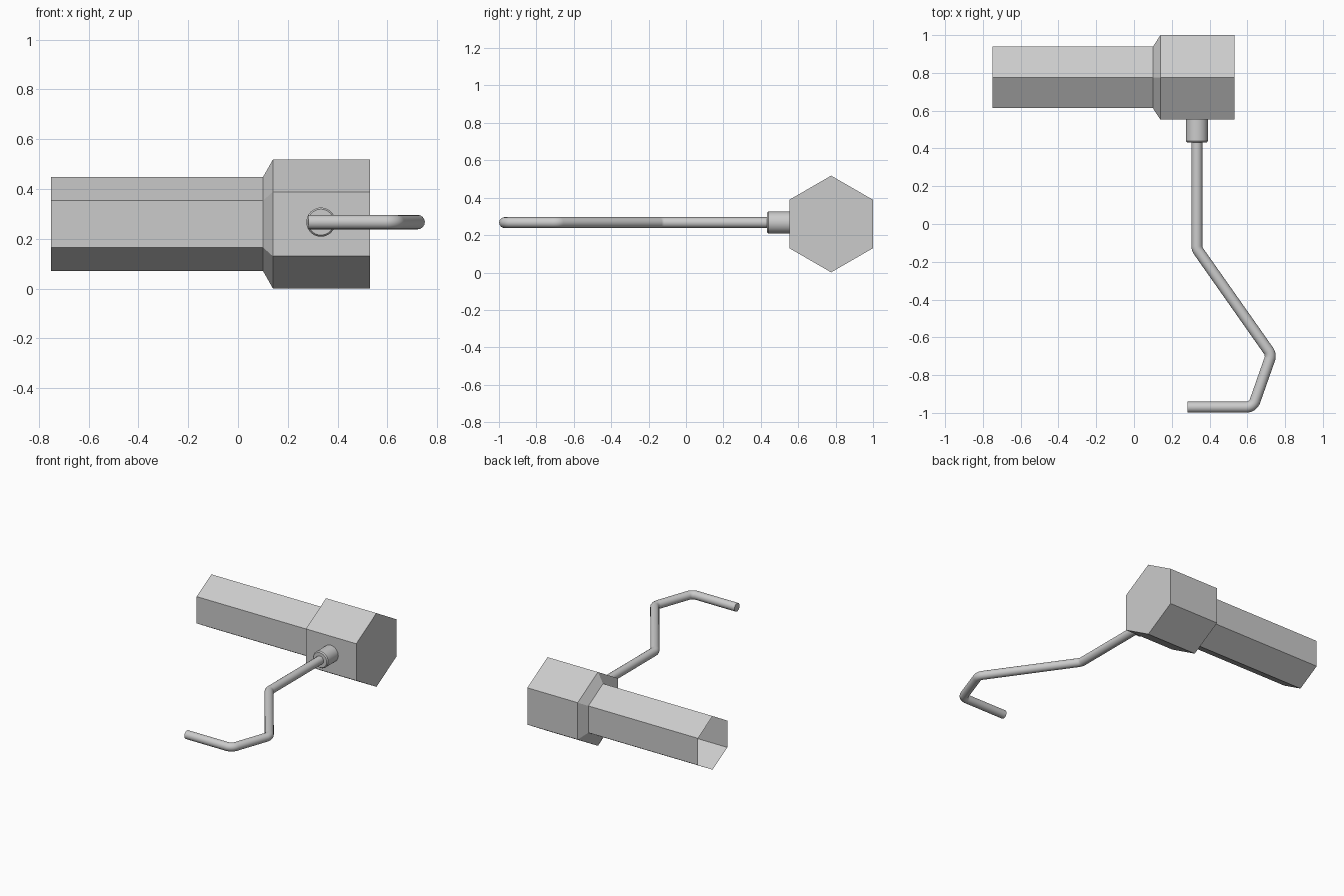
import bpy, bmesh, math
from mathutils import Vector

if "Cube" in bpy.data.objects:
    bpy.data.objects.remove(bpy.data.objects["Cube"])

CY, CZ = 0.776, 0.2595      # axis of the hexagonal handle
RX, RZ = 0.333, 0.267       # axis of the bent rod


def loft(name, sides, stations, place, cap_first, cap_last):
    """Join rings of given (position, radius) into one skin."""
    bm = bmesh.new()
    rings = []
    for pos, rad in stations:
        angles = [2 * math.pi * i / sides for i in range(sides)]
        rings.append([bm.verts.new(place(pos, rad * math.sin(a), rad * math.cos(a))) for a in angles])
    for a, b in zip(rings, rings[1:]):
        for i in range(sides):
            j = (i + 1) % sides
            bm.faces.new((a[i], a[j], b[j], b[i]))
    if cap_first:
        bm.faces.new(rings[0])
    if cap_last:
        bm.faces.new(rings[-1])
    bmesh.ops.recalc_face_normals(bm, faces=bm.faces)
    mesh = bpy.data.meshes.new(name)
    bm.to_mesh(mesh)
    bm.free()
    obj = bpy.data.objects.new(name, mesh)
    bpy.context.collection.objects.link(obj)
    return obj


def activate(obj):
    bpy.ops.object.select_all(action='DESELECT')
    obj.select_set(True)
    bpy.context.view_layer.objects.active = obj


def rounded_path(corners, radius, steps=8):
    """Replace each inner corner of a polyline with a circular arc."""
    pts = [corners[0]]
    for p, c, n in zip(corners, corners[1:], corners[2:]):
        u, v = (p - c).normalized(), (n - c).normalized()
        half = u.angle(v) / 2
        centre = c + (u + v).normalized() * (radius / math.sin(half))
        start = (c + u * (radius / math.tan(half)) - centre).normalized()
        end = (c + v * (radius / math.tan(half)) - centre).normalized()
        pts += [centre + start.slerp(end, i / steps).normalized() * radius
                for i in range(steps + 1)]
    return pts + [corners[-1]]


# Hexagonal handle: narrow open tube, short flare, wide closed head
loft("hex_handle", 6,
     [(-0.75, 0.188), (0.10, 0.188), (0.14, 0.2585), (0.531, 0.2585)],
     lambda p, s, c: (p, CY + s, CZ + c), False, True)

# Round collar where the rod enters the head
collar = loft("rod_collar", 40,
              [(0.56, 0.0585), (0.440, 0.0585), (0.432, 0.052)],
              lambda p, s, c: (RX + s, p, RZ + c), True, True)
activate(collar)
bpy.ops.object.shade_smooth_by_angle(angle=math.radians(30))

# Bent rod swept along a rounded path
corners = [Vector((x, y, RZ)) for x, y in
           [(RX, 0.45), (RX, -0.132), (0.727, -0.692), (0.629, -0.970), (0.283, -0.970)]]
path = rounded_path(corners, 0.05)
curve = bpy.data.curves.new("bent_rod", 'CURVE')
curve.dimensions = '3D'
curve.bevel_depth = 0.029
curve.bevel_resolution = 6
curve.use_fill_caps = True
spline = curve.splines.new('POLY')
spline.points.add(len(path) - 1)
for point, co in zip(spline.points, path):
    point.co = (*co, 1)
rod = bpy.data.objects.new("bent_rod", curve)
bpy.context.collection.objects.link(rod)
activate(rod)
bpy.ops.object.convert(target='MESH')
bpy.ops.object.shade_smooth_by_angle(angle=math.radians(35))
